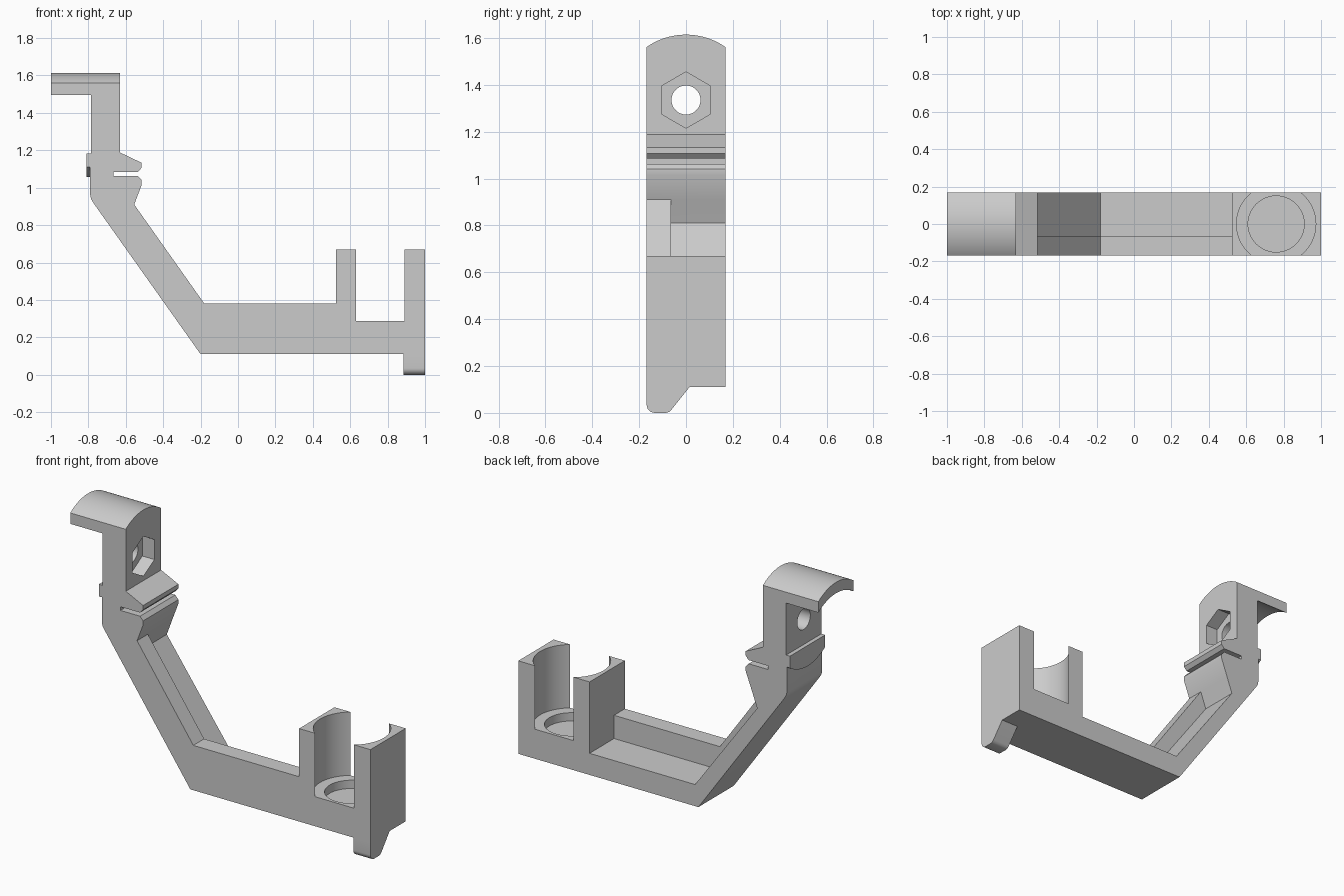
import bpy, bmesh, math

cube = bpy.data.objects.get("Cube")
if cube:
    bpy.data.objects.remove(cube, do_unlink=True)

W = 0.168      # half width of the whole bracket
R = 0.293      # radius of the crowned surfaces

grey = bpy.data.materials.new("plain grey")
grey.use_nodes = True
colour = (0.6, 0.6, 0.6, 1)
grey.diffuse_color = colour
grey.node_tree.nodes["Principled BSDF"].inputs["Base Color"].default_value = colour


def prism(name, points, axis, start, end):
    """Extrude a closed 2D outline along one axis."""
    place = {"x": lambda p, t: (t, p[0], p[1]),
             "y": lambda p, t: (p[0], t, p[1]),
             "z": lambda p, t: (p[0], p[1], t)}[axis]
    bm = bmesh.new()
    face = bm.faces.new([bm.verts.new(place(p, start)) for p in points])
    new = bmesh.ops.extrude_face_region(bm, geom=[face])["geom"]
    shift = place((0, 0), end - start)
    bmesh.ops.translate(bm, vec=shift,
                        verts=[v for v in new if isinstance(v, bmesh.types.BMVert)])
    bmesh.ops.recalc_face_normals(bm, faces=bm.faces)
    mesh = bpy.data.meshes.new(name)
    bm.to_mesh(mesh)
    bm.free()
    mesh.materials.append(grey)
    obj = bpy.data.objects.new(name, mesh)
    bpy.context.collection.objects.link(obj)
    return obj


def ring(cx, cy, radius, sides, phase=0.0):
    return [(cx + radius * math.cos(phase + math.tau * i / sides),
             cy + radius * math.sin(phase + math.tau * i / sides)) for i in range(sides)]


def crown(peak, half, sign=1, steps=28):
    """Circular arc across the width, bulging up (1) or down (-1)."""
    ys = [half * (2 * i / steps - 1) for i in range(steps + 1)]
    return [(y, peak - sign * (R - math.sqrt(R * R - y * y))) for y in ys]


def combine(target, tool, operation):
    mod = target.modifiers.new(operation, "BOOLEAN")
    mod.operation = operation
    mod.solver = "EXACT"
    mod.object = tool
    bpy.context.view_layer.objects.active = target
    bpy.ops.object.modifier_apply(modifier=mod.name)
    bpy.data.objects.remove(tool, do_unlink=True)


# Side outline: base, clamp block, arm, jaws, post and top overhang
outline = [
    (-0.2, 0.11), (1, 0.11), (1, 0.67), (0.525, 0.67), (0.525, 0.38), (-0.18, 0.38),
    (-0.555, 0.91), (-0.515, 1.015), (-0.515, 1.04), (-0.535, 1.063), (-0.665, 1.063),
    (-0.665, 1.085), (-0.535, 1.085), (-0.515, 1.107), (-0.515, 1.133), (-0.63, 1.188),
    (-0.63, 1.614), (-1, 1.614), (-1, 1.495), (-0.785, 1.495), (-0.785, 1.18),
    (-0.79, 1.17), (-0.79, 0.96), (-0.785, 0.938), (-0.77, 0.914)]
bracket = prism("bracket_body", outline, "y", -W, W)

# Raised pad on the back of the post, with a rounded lower edge
pad = prism("back_pad", crown(1.058, W, -1) + [(W, 1.182), (-W, 1.182)], "x", -0.81, -0.75)
combine(bracket, pad, "UNION")

# Hooked foot below the clamp block
corner = [(-W + 0.035 * (1 - math.cos(a)), 0.035 * (1 - math.sin(a)))
          for a in (i * math.pi / 12 for i in range(7))]
foot = prism("foot", corner + [(-0.085, 0), (-0.072, 0.004), (-0.062, 0.014),
                               (0.015, 0.11), (0.015, 0.14), (-W, 0.14)], "x", 0.886, 1)
combine(bracket, foot, "UNION")

# Ledge cut along the rear of the arm and base
ledge = prism("ledge_cutter", [(-0.592, 0.81), (-0.178, 0.24), (0.525, 0.24), (0.525, 0.6),
                               (-0.1, 0.6), (-0.4, 0.9), (-0.555, 0.91)], "y", -0.065, 0.3)
combine(bracket, ledge, "DIFFERENCE")

# Crowned top and hollow underside of the overhang
top = prism("crown_cutter", crown(1.614, 0.2) + [(0.2, 1.8), (-0.2, 1.8)], "x", -1.1, -0.5)
combine(bracket, top, "DIFFERENCE")
under = prism("under_cutter", crown(1.548, 0.2) + [(0.2, 1.4), (-0.2, 1.4)], "x", -1.1, -0.785)
combine(bracket, under, "DIFFERENCE")

# Bolt hole with a hexagonal nut pocket
hole = prism("hole_cutter", ring(0, 1.335, 0.062, 40), "x", -1.1, -0.5)
combine(bracket, hole, "DIFFERENCE")
pocket = prism("nut_cutter", ring(0, 1.335, 0.12, 6, math.pi / 2), "x", -0.71, -0.5)
combine(bracket, pocket, "DIFFERENCE")

# Round bore through the clamp block, with a shallow seat in its floor
for name, radius, floor in (("bore_cutter", 0.212, 0.288), ("seat_cutter", 0.15, 0.238)):
    combine(bracket, prism(name, ring(0.76, 0, radius, 72), "z", floor, 0.9), "DIFFERENCE")

bpy.ops.object.select_all(action="DESELECT")
bracket.select_set(True)
bpy.context.view_layer.objects.active = bracket
bpy.ops.object.shade_smooth_by_angle(angle=math.radians(28))
